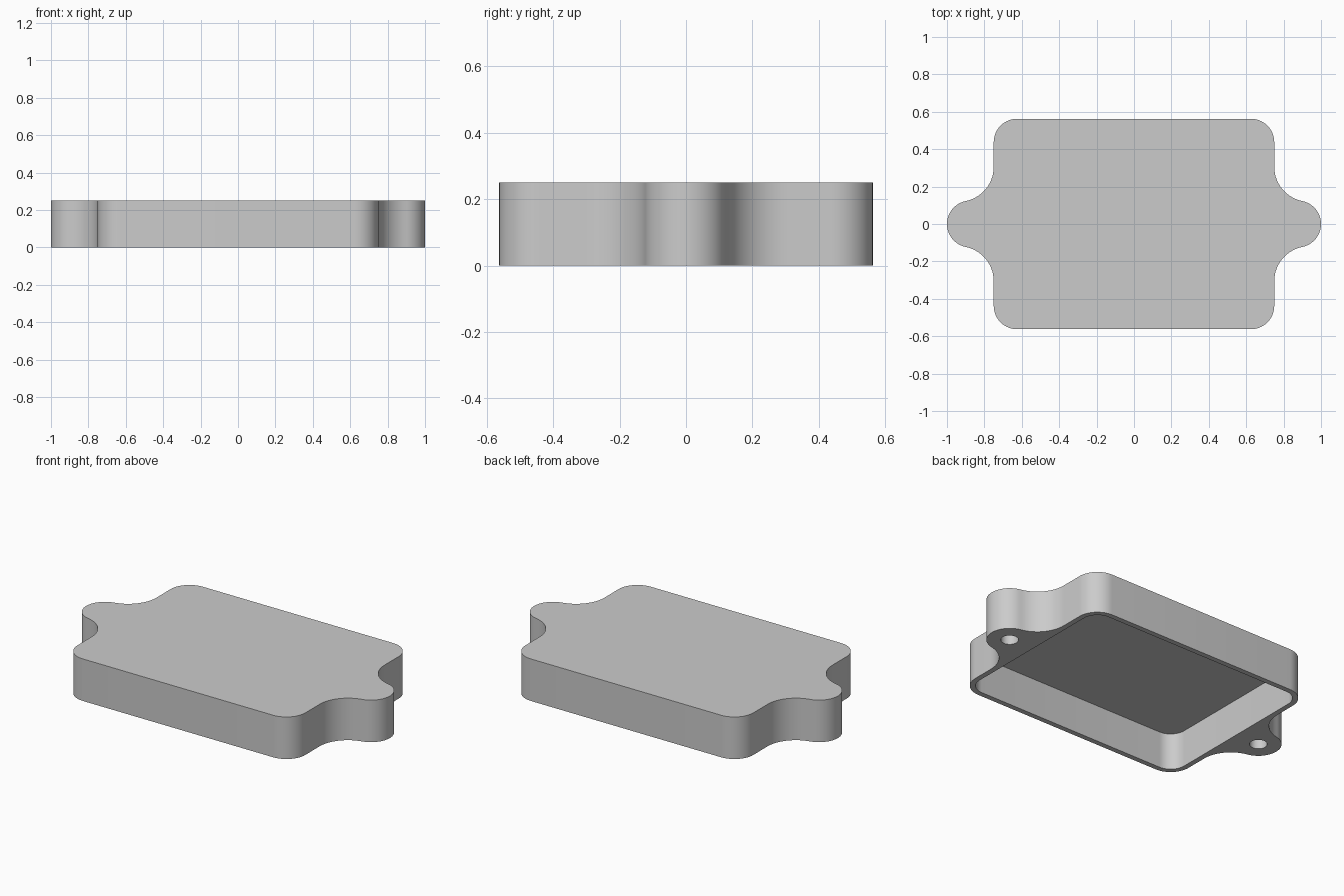
import bpy
import bmesh
from math import atan2, cos, sin, pi, sqrt

cube = bpy.data.objects.get("Cube")
if cube:
    bpy.data.objects.remove(cube, do_unlink=True)

# Main dimensions
HALF_X, HALF_Y, HEIGHT = 0.75, 0.5625, 0.25
CORNER, WALL = 0.125, 0.031
EAR_X, EAR_R, FILLET, HOLE_R = 0.875, 0.125, 0.1875, 0.048
ROOF = HEIGHT - WALL


def arc(cx, cy, r, start, end, n=14):
    return [(cx + r * cos(start + (end - start) * i / n),
             cy + r * sin(start + (end - start) * i / n)) for i in range(n + 1)]


def mirror_quarter(quarter):
    """Complete a counter-clockwise outline from its +x +y quarter."""
    half = quarter + [(-x, y) for x, y in reversed(quarter)]
    full = half + [(-x, -y) for x, y in half]
    loop = []
    for p in full:
        if not loop or abs(p[0] - loop[-1][0]) + abs(p[1] - loop[-1][1]) > 1e-5:
            loop.append(p)
    if abs(loop[0][0] - loop[-1][0]) + abs(loop[0][1] - loop[-1][1]) < 1e-5:
        loop.pop()
    return loop


def cover_outline():
    """Rounded rectangle flowing through concave fillets into the ears."""
    fx = HALF_X + FILLET
    fy = sqrt((EAR_R + FILLET) ** 2 - (fx - EAR_X) ** 2)
    tangent = atan2(fy, fx - EAR_X)
    quarter = arc(EAR_X, 0, EAR_R, 0, tangent)
    quarter += arc(fx, fy, FILLET, tangent + pi, pi)
    quarter += arc(HALF_X - CORNER, HALF_Y - CORNER, CORNER, 0, pi / 2)
    return mirror_quarter(quarter)


def cavity_outline():
    r = CORNER - WALL
    return mirror_quarter(arc(HALF_X - CORNER, HALF_Y - CORNER, r, 0, pi / 2))


def add_prism(bm, outline, top):
    """Walls with a closed top; returns the open bottom edges."""
    low = [bm.verts.new((x, y, 0)) for x, y in outline]
    high = [bm.verts.new((x, y, top)) for x, y in outline]
    n = len(outline)
    for i in range(n):
        j = (i + 1) % n
        bm.faces.new((low[i], low[j], high[j], high[i]))
    bm.faces.new(high)
    return [bm.edges.get((low[i], low[(i + 1) % n])) for i in range(n)]


# Outer shell, underside cavity and blind screw holes
bm = bmesh.new()
rim = add_prism(bm, cover_outline(), HEIGHT)
rim += add_prism(bm, cavity_outline(), ROOF)
for side in (-1, 1):
    rim += add_prism(bm, arc(side * EAR_X, 0, HOLE_R, 0, 2 * pi, 32)[:-1], ROOF)

# Flat underside joining all the rims
bmesh.ops.triangle_fill(bm, use_beauty=True, edges=rim, normal=(0, 0, -1))
bmesh.ops.recalc_face_normals(bm, faces=bm.faces)

mesh = bpy.data.meshes.new("cover")
bm.to_mesh(mesh)
bm.free()
cover = bpy.data.objects.new("eared_cover", mesh)
bpy.context.collection.objects.link(cover)

# Plain grey finish
grey = bpy.data.materials.new("light_grey")
grey.use_nodes = True
colour = (0.6, 0.6, 0.6, 1)
grey.diffuse_color = colour
grey.node_tree.nodes["Principled BSDF"].inputs["Base Color"].default_value = colour
mesh.materials.append(grey)

bpy.ops.object.select_all(action="DESELECT")
cover.select_set(True)
bpy.context.view_layer.objects.active = cover
bpy.ops.object.shade_smooth_by_angle()
